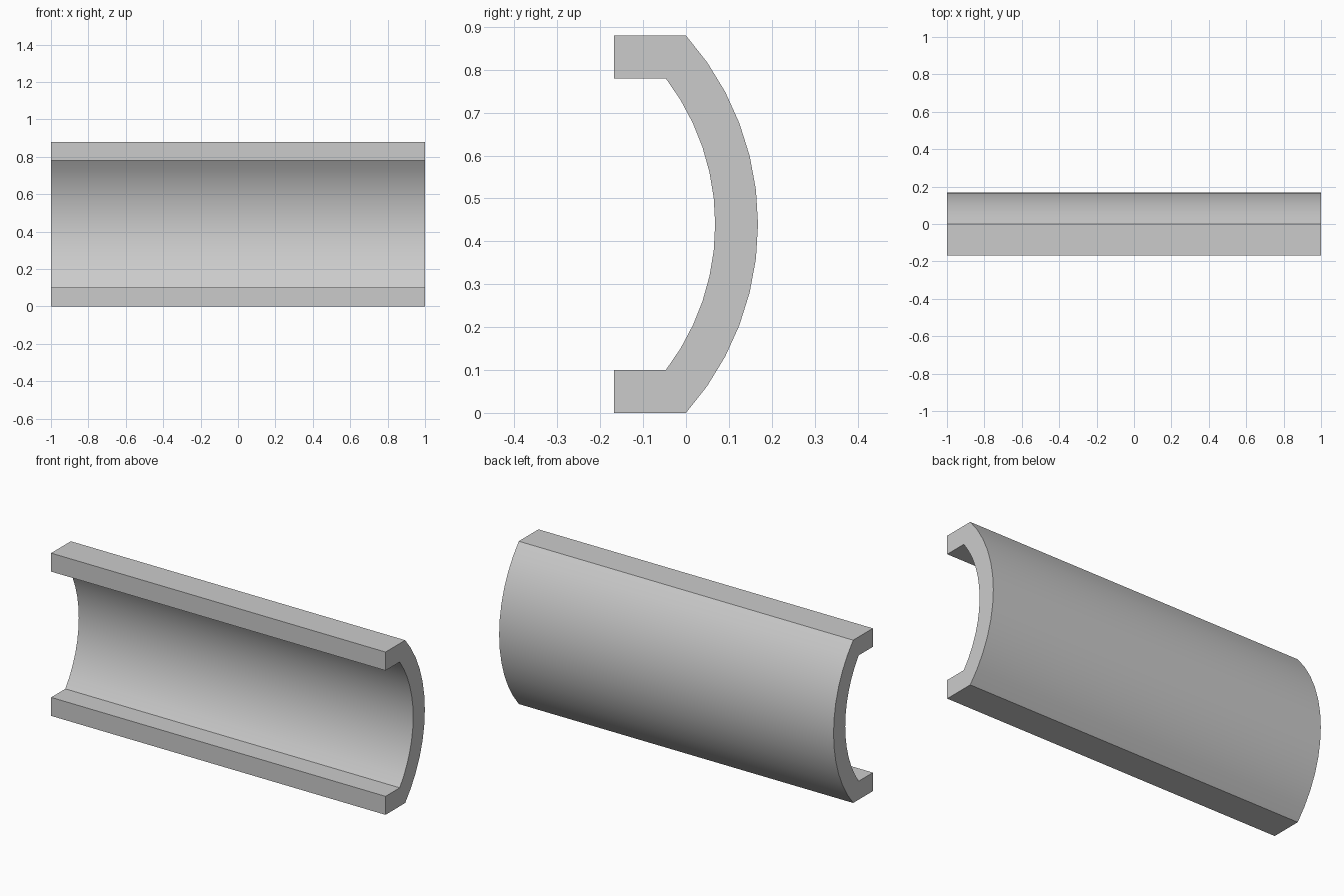
import bpy, bmesh, math

if "Cube" in bpy.data.objects:
    bpy.data.objects.remove(bpy.data.objects["Cube"], do_unlink=True)

LENGTH, MID_Z, DEPTH = 2.0, 0.44, 0.168
OUTER_R, WALL, STEPS = 0.66, 0.10, 12
CENTRE_Y = DEPTH - OUTER_R


def arc(radius, half_height):
    """Points (y, z) of an arc bulging to the back, from bottom to top."""
    limit = math.asin(half_height / radius)
    angles = [limit * (2 * i / STEPS - 1) for i in range(STEPS + 1)]
    return [(CENTRE_Y + radius * math.cos(a), MID_Z + radius * math.sin(a)) for a in angles]


# Cross-section: outer arc, top lip, inner arc, bottom lip
lip = MID_Z - WALL
profile = arc(OUTER_R, MID_Z)
profile += [(-DEPTH, 2 * MID_Z), (-DEPTH, MID_Z + lip)]
profile += reversed(arc(OUTER_R - WALL, lip))
profile += [(-DEPTH, WALL), (-DEPTH, 0)]

# Extrude the section along x
bm = bmesh.new()
end = bm.faces.new([bm.verts.new((-LENGTH / 2, y, z)) for y, z in profile])
result = bmesh.ops.extrude_face_region(bm, geom=[end], use_keep_orig=True)
moved = [v for v in result["geom"] if isinstance(v, bmesh.types.BMVert)]
bmesh.ops.translate(bm, verts=moved, vec=(LENGTH, 0, 0))
bmesh.ops.recalc_face_normals(bm, faces=bm.faces)
mesh = bpy.data.meshes.new("curved_channel")
bm.to_mesh(mesh)
bm.free()

channel = bpy.data.objects.new("curved_channel", mesh)
bpy.context.collection.objects.link(channel)

# Plain grey finish
grey = bpy.data.materials.new("light_grey")
grey.use_nodes = True
grey.diffuse_color = (0.6, 0.6, 0.6, 1)
grey.node_tree.nodes["Principled BSDF"].inputs["Base Color"].default_value = (0.6, 0.6, 0.6, 1)
mesh.materials.append(grey)

# Smooth arcs, sharp lips and ends
bpy.ops.object.select_all(action="DESELECT")
channel.select_set(True)
bpy.context.view_layer.objects.active = channel
bpy.ops.object.shade_smooth_by_angle(angle=math.radians(25))
